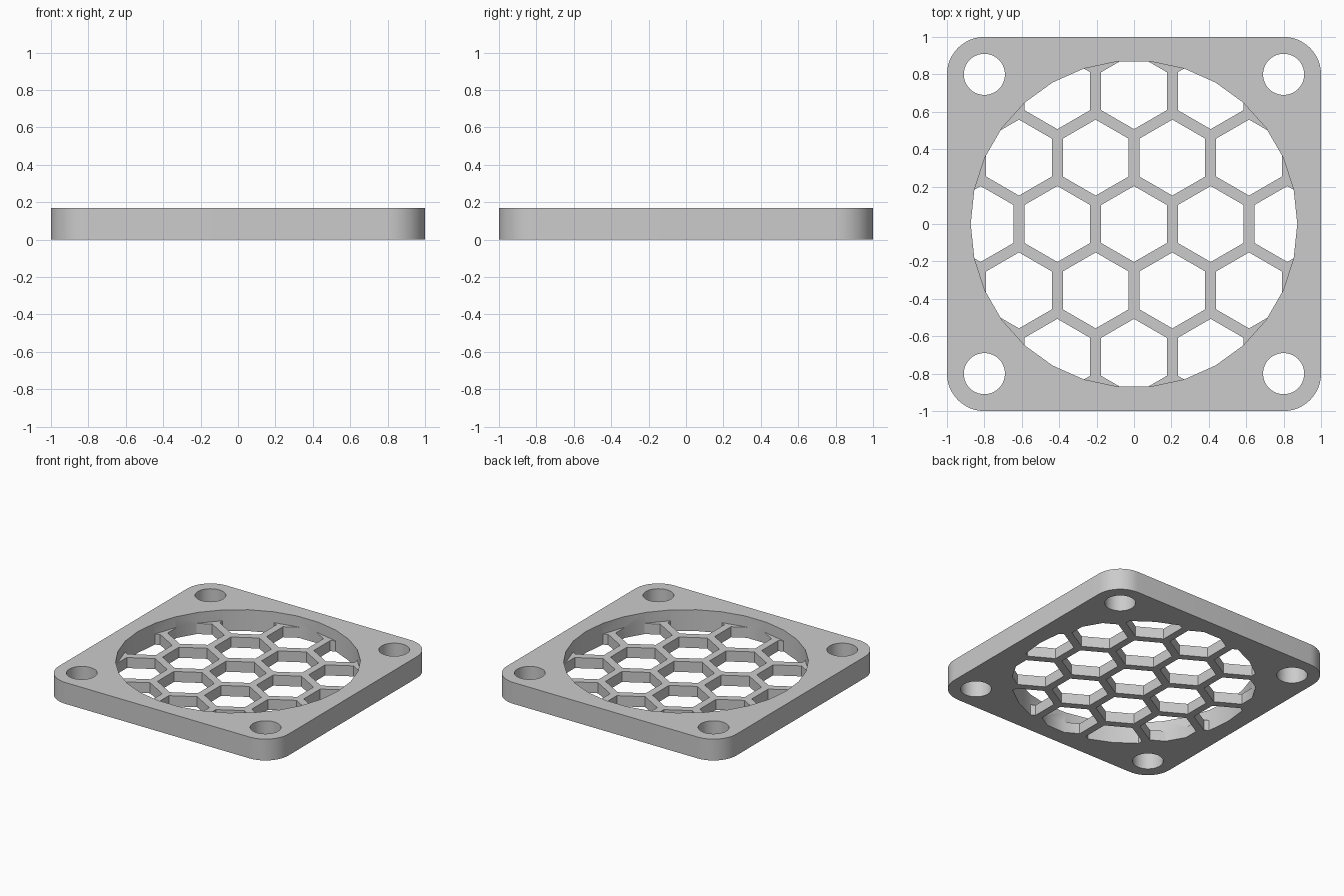
import bpy
import bmesh
from math import radians, sin, cos, pi, sqrt

HEIGHT = 0.168        # full frame thickness
GRILLE = 0.083        # honeycomb thickness
BORE_R = 0.873        # fan opening
HEX_R = 0.203         # hexagon centre to corner
PITCH = 0.41          # hexagon spacing
CORNER_R = 0.2
HOLE_R = 0.11
HOLE_POS = 0.8

cube = bpy.data.objects.get("Cube")
if cube:
    bpy.data.objects.remove(cube, do_unlink=True)


def polygon(cx, cy, r, sides, turn=0.0):
    return [(cx + r * cos(turn + 2 * pi * i / sides),
             cy + r * sin(turn + 2 * pi * i / sides)) for i in range(sides)]


def prisms(name, outlines, z0, z1):
    """Extrude each closed outline from z0 to z1 into one object."""
    bm = bmesh.new()
    for outline in outlines:
        face = bm.faces.new([bm.verts.new((x, y, z0)) for x, y in outline])
        top = bmesh.ops.extrude_face_region(bm, geom=[face])["geom"]
        moved = [v for v in top if isinstance(v, bmesh.types.BMVert)]
        bmesh.ops.translate(bm, verts=moved, vec=(0, 0, z1 - z0))
    bmesh.ops.recalc_face_normals(bm, faces=bm.faces)
    mesh = bpy.data.meshes.new(name)
    bm.to_mesh(mesh)
    bm.free()
    obj = bpy.data.objects.new(name, mesh)
    bpy.context.collection.objects.link(obj)
    return obj


def cut(target, cutter):
    """Subtract the cutter for good, then discard it."""
    mod = target.modifiers.new("cut", "BOOLEAN")
    mod.operation = "DIFFERENCE"
    mod.solver = "EXACT"
    mod.object = cutter
    graph = bpy.context.evaluated_depsgraph_get()
    mesh = bpy.data.meshes.new_from_object(target.evaluated_get(graph))
    target.modifiers.clear()
    target.data = mesh
    bpy.data.objects.remove(cutter, do_unlink=True)


# Square frame with rounded corners
outline = []
inner = 1 - CORNER_R
steps = 12
for quarter, (sx, sy) in enumerate([(1, 1), (-1, 1), (-1, -1), (1, -1)]):
    for i in range(steps + 1):
        a = (quarter + i / steps) * pi / 2
        outline.append((sx * inner + CORNER_R * cos(a),
                        sy * inner + CORNER_R * sin(a)))
frame = prisms("fan_guard", [outline], 0, HEIGHT)

# Honeycomb web, left standing inside the opening
cells = []
row_step = PITCH * sqrt(3) / 2
for row in range(-2, 3):
    shift = PITCH / 2 if row % 2 else 0
    for col in range(-3, 3 + 1):
        cells.append(polygon(col * PITCH + shift, row * row_step, HEX_R, 6, pi / 2))
web = prisms("web", [polygon(0, 0, 2, 4, pi / 4)], -0.2, GRILLE)
cut(web, prisms("cells", cells, -0.4, 0.4))
bore = prisms("bore", [polygon(0, 0, BORE_R, 30)], -0.1, 0.3)
cut(bore, web)
cut(frame, bore)

# Mounting holes
holes = [polygon(sx * HOLE_POS, sy * HOLE_POS, HOLE_R, 40)
         for sx in (-1, 1) for sy in (-1, 1)]
cut(frame, prisms("holes", holes, -0.1, 0.3))

# Plain grey finish
grey = bpy.data.materials.new("grey plastic")
grey.use_nodes = True
colour = (0.6, 0.6, 0.6, 1)
grey.diffuse_color = colour
grey.node_tree.nodes["Principled BSDF"].inputs["Base Color"].default_value = colour
frame.data.materials.clear()
frame.data.materials.append(grey)
for face in frame.data.polygons:
    face.material_index = 0

bpy.ops.object.select_all(action="DESELECT")
frame.select_set(True)
bpy.context.view_layer.objects.active = frame
bpy.ops.object.shade_smooth_by_angle(angle=radians(30))
